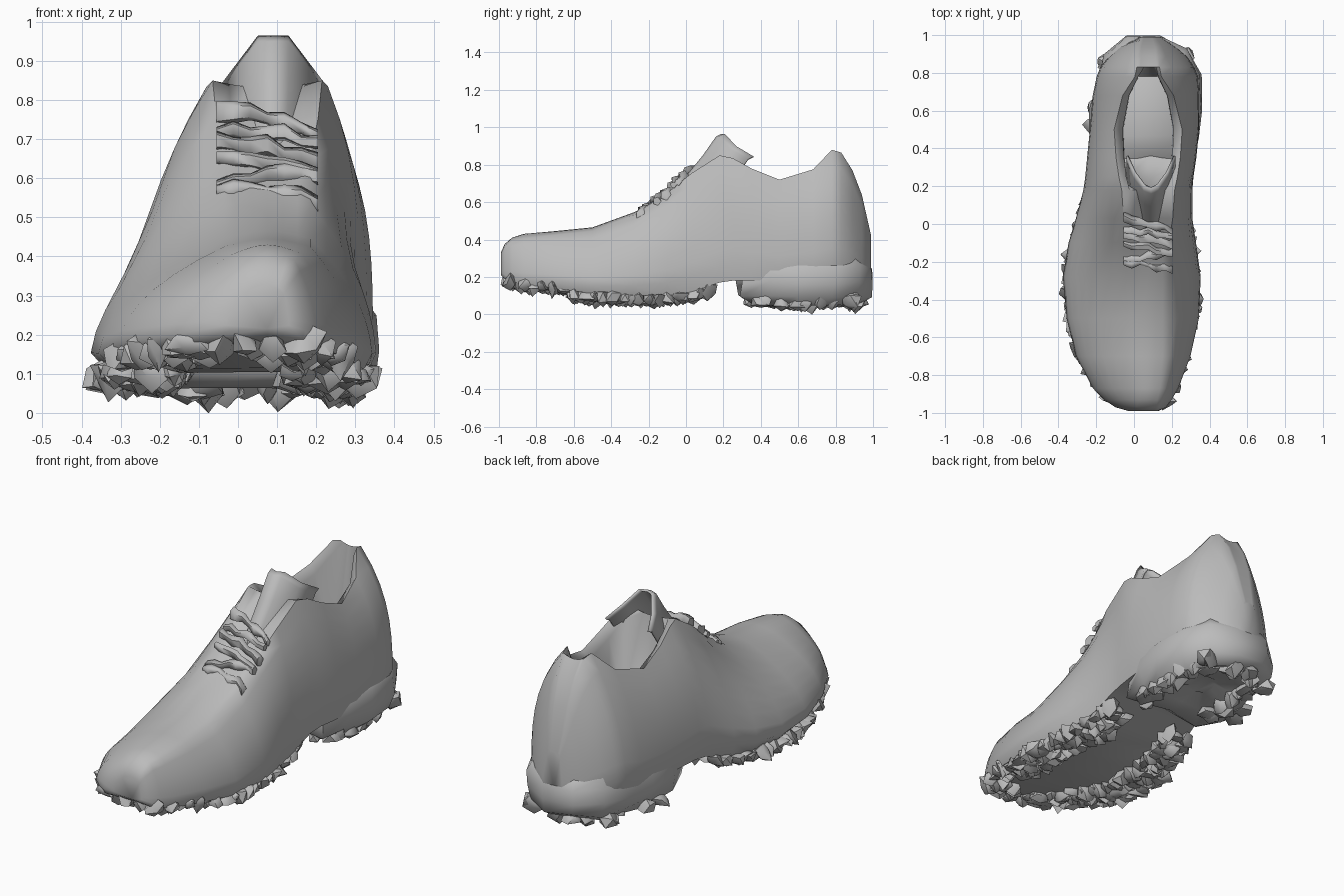
import bpy, bmesh, math, random
from mathutils import Vector

random.seed(4)
cube = bpy.data.objects.get("Cube")
if cube:
    bpy.data.objects.remove(cube)

grey = bpy.data.materials.new("plain grey")
grey.use_nodes = True
tone = (0.5, 0.5, 0.5, 1)
grey.diffuse_color = tone
grey.node_tree.nodes["Principled BSDF"].inputs["Base Color"].default_value = tone


def finish(bm, name, angle):
    bmesh.ops.recalc_face_normals(bm, faces=bm.faces)
    mesh = bpy.data.meshes.new(name)
    bm.to_mesh(mesh)
    bm.free()
    mesh.materials.append(grey)
    obj = bpy.data.objects.new(name, mesh)
    bpy.context.collection.objects.link(obj)
    bpy.ops.object.select_all(action="DESELECT")
    obj.select_set(True)
    bpy.context.view_layer.objects.active = obj
    bpy.ops.object.shade_smooth_by_angle(angle=math.radians(angle))
    return obj


def skin(bm, rows, closed):
    rings = [[bm.verts.new(p) for p in row] for row in rows]
    n = len(rings[0])
    for a, b in zip(rings, rings[1:]):
        for i in range(n if closed else n - 1):
            j = (i + 1) % n
            bm.faces.new((a[i], a[j], b[j], b[i]))
    return rings


def lump(bm, centre, size, jitter):
    # irregular crumpled chunk
    made = bmesh.ops.create_icosphere(bm, subdivisions=1, radius=1)
    for v in made["verts"]:
        k = 1 + random.uniform(-jitter, jitter)
        v.co = Vector(centre) + Vector([c * s * k for c, s in zip(v.co, size)])


def near(value, spread):
    return value + random.uniform(-spread, spread)


# Upper: y, left x, right x, sole z, rim z, rim half width, middle z
stations = [
    (-.99, -.03, .13, .21, .32, .04, .33),
    (-.97, -.1, .17, .19, .365, .06, .375),
    (-.93, -.16, .2, .175, .39, .07, .41),
    (-.87, -.22, .235, .16, .405, .09, .43),
    (-.7, -.31, .3, .14, .425, .11, .445),
    (-.5, -.36, .345, .11, .445, .11, .465),
    (-.28, -.38, .355, .1, .53, .11, .545),
    (-.1, -.35, .33, .1, .65, .11, .635),
    (.03, -.31, .31, .12, .755, .13, .73),
    (.18, -.27, .31, .17, .85, .14, .83),
    (.25, -.26, .315, .18, .835, .155, .4),
    (.35, -.25, .33, .18, .78, .17, .3),
    (.5, -.235, .345, .18, .72, .18, .28),
    (.68, -.22, .345, .18, .775, .135, .28),
    (.78, -.2, .34, .18, .88, .07, .3),
    (.83, -.18, .32, .18, .865, .06, .85),
    (.89, -.13, .28, .18, .77, .055, .77),
    (.94, -.07, .22, .18, .64, .05, .64),
    (.99, .03, .14, .22, .42, .03, .42),
]
MID = .075
heights = [i / 8 for i in range(9)]
rows = []
for y, xl, xr, zb, rim, half, mid in stations:
    # steep inner wall at the opening, gentle crown elsewhere
    is_open = rim - mid > .1
    inner = ((.75, .08), (.73, 1)) if is_open else ((.7, .45), (.35, .85))

    def side(edge, sign):
        crest = MID + sign * half
        power = 3.2 if sign > 0 and .2 < y < .88 else 2.2
        pts = [(crest + (edge - crest) * .85, y, zb)]
        for t in heights[1:]:
            pts.append((crest + (edge - crest) * (1 - t ** power), y, zb + (rim - zb) * t))
        for f, drop in inner:
            pts.append((MID + sign * half * f, y, rim + (mid - rim) * drop))
        return pts
    left, right = side(xl, -1), side(xr, 1)
    rows.append([(MID, y, zb + .005)] + left + [(MID, y, mid)] + right[::-1])
bm = bmesh.new()
rings = skin(bm, rows, True)
for ring in (rings[0], rings[-1]):
    bm.faces.new(ring)
finish(bm, "upper", 60)

# Tongue, wrapping back round the ankle
bm = bmesh.new()
rows = []
for y, z, w in ((-.08, .63, .1), (.0, .74, .12), (.09, .85, .13), (.16, .95, .13), (.19, .965, .13)):
    rows.append([(MID + .015 + u * w, y + .17 * u * u, z - .12 * max(0, abs(u) - .3) / .7)
                 for u in (-1, -.7, -.3, 0, .3, .7, 1)])
skin(bm, rows, False)
tongue = finish(bm, "tongue", 60)
thick = tongue.modifiers.new("thickness", "SOLIDIFY")
thick.thickness = .012

# Laces, crumpled bands lying in the instep
bm = bmesh.new()
for k in range(6):
    y, z = -.215 + .043 * k, .55 + .038 * k
    slant = near(0, .04)
    rows = []
    for i in range(7):
        u = i / 3 - 1
        c = Vector((MID + .13 * u, near(y + slant * u, .012),
                    near(z + .015 * (1 - u * u) + slant * u * .8, .008)))
        r = near(.024, .009)
        rows.append([c + Vector((0, r * math.cos(a), r * math.sin(a)))
                     for a in (0, 1.3, 2.5, 3.8, 5)])
    for ring in skin(bm, rows, True)[::6]:
        bm.faces.new(ring)
finish(bm, "laces", 70)


def edge_at(y):
    # outline of the upper between stations
    for a, b in zip(stations, stations[1:]):
        if a[0] <= y <= b[0]:
            k = (y - a[0]) / (b[0] - a[0])
            return [p + (q - p) * k for p, q in zip(a, b)][1:4]


# Front studs: crumpled chunks along both edges of the forefoot
bm = bmesh.new()
for k in range(27):
    y = -.93 + .04 * k
    xl, xr, zb = edge_at(y)
    for edge, inward in ((xl, 1), (xr, -1)):
        for step in (.04, .1, .17):
            x = near(edge + inward * step, .015)
            if (x - MID) * inward > -.06 and y > -.85:
                continue
            if xl < x < xr:
                size = [near(.042, .012), near(.042, .012), near(.04, .01)]
                lump(bm, (x, near(y, .015), zb - (.015 if y > -.65 else -.005)), size, .4)
finish(bm, "front_studs", 45)

# Heel block: rounded uneven band, hollow underneath
path = [(-.11, .36), (-.15, .48), (-.145, .6), (-.12, .72), (-.09, .83), (0, .89),
        (.12, .9), (.22, .85), (.275, .74), (.275, .61), (.26, .49), (.23, .38), (.08, .4)]
bm = bmesh.new()
rows = []
for z, scale in ((.31, 1.2), (.25, 1.36), (.17, 1.38), (.1, 1.34), (.055, 1.12), (.08, .65), (.11, .3)):
    rows.append([(near(MID + (x - MID) * scale, .012), near(.62 + (y - .62) * scale, .012),
                  near(z, .012)) for x, y in path])
rings = skin(bm, rows, True)
for ring in (rings[0], rings[-1]):
    bm.faces.new(ring)
finish(bm, "heel_block", 60)

# Heel studs
bm = bmesh.new()
for x, y in path[1:-1]:
    for k in range(3):
        lump(bm, (near(x, .06), near(y, .05), .07),
             (near(.05, .015), near(.05, .015), near(.045, .01)), .35)
finish(bm, "heel_studs", 45)
